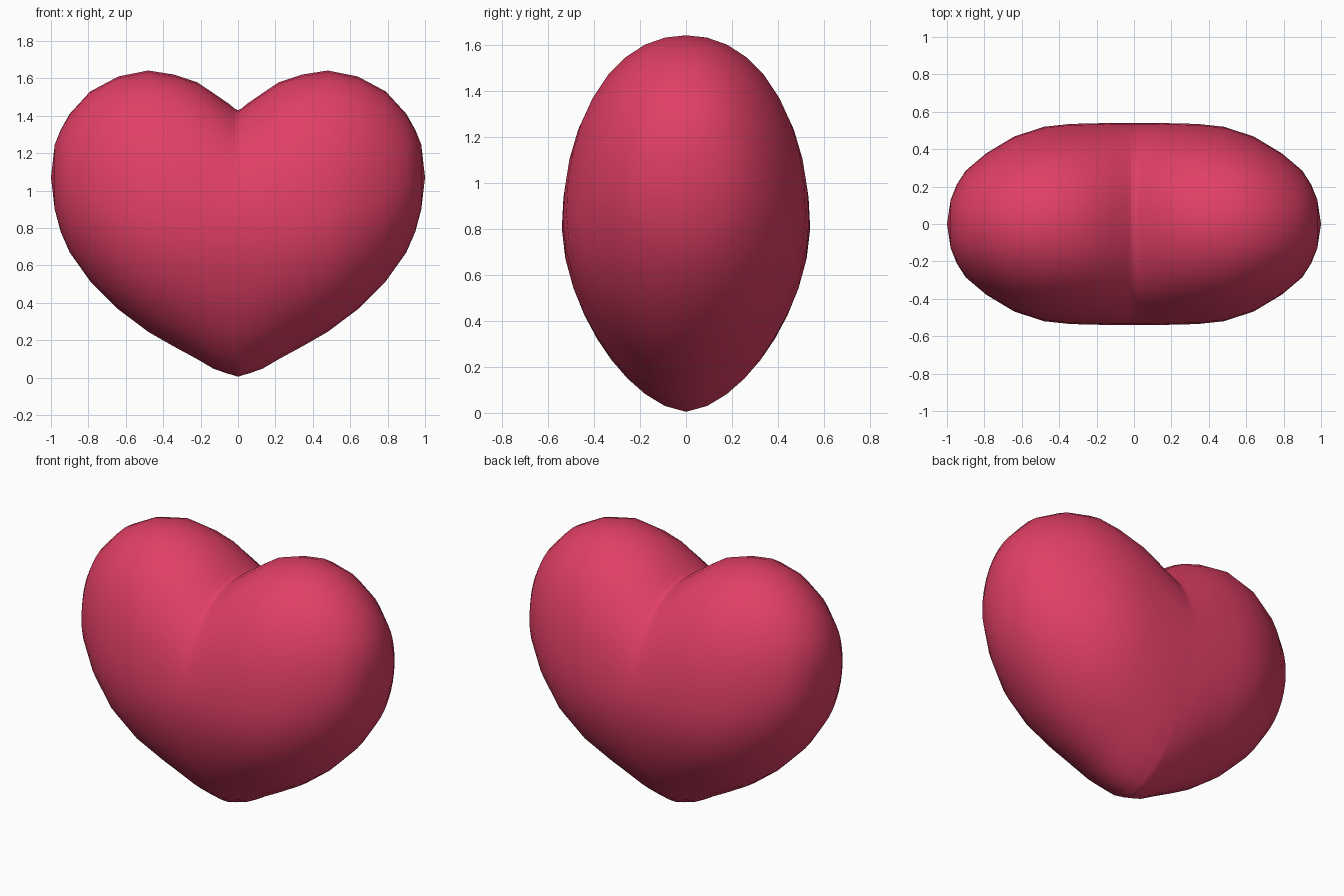
import bpy, bmesh
from math import sin, cos, pi

if "Cube" in bpy.data.objects:
    bpy.data.objects.remove(bpy.data.objects["Cube"])

# Cross-section stations from the middle to the side:
# x, bottom z, top z, half thickness in y
STATIONS = [
    (0.00, 0.005, 1.43, 0.54), (0.02, 0.012, 1.44, 0.54),
    (0.05, 0.02, 1.465, 0.54), (0.13, 0.047, 1.52, 0.54),
    (0.22, 0.10, 1.58, 0.538), (0.34, 0.165, 1.62, 0.535),
    (0.48, 0.245, 1.642, 0.52), (0.64, 0.365, 1.61, 0.468),
    (0.79, 0.515, 1.53, 0.378), (0.90, 0.67, 1.41, 0.285),
    (0.948, 0.78, 1.325, 0.21), (0.98, 0.90, 1.245, 0.13),
]
SEGMENTS = 36


def ring(bm, x, low, high, thick):
    """Egg-shaped section, tighter towards the bottom."""
    ax = abs(x)
    mid = min(max(0.80 + 0.27 * ax * ax, low), high)
    verts = []
    for i in range(SEGMENTS):
        a = 2 * pi * i / SEGMENTS
        c, s = cos(a), sin(a)
        p = 2.1 if s > 0 else 1.67 + 0.35 * min(1, ax / 0.7)
        k = (abs(c) ** p + abs(s) ** p) ** (-1 / p)
        height = (high - mid) if s > 0 else (mid - low)
        verts.append(bm.verts.new((x, thick * c * k, mid + height * s * k)))
    return verts


# Heart body, both halves
bm = bmesh.new()
rows = [(-x, l, h, t) for x, l, h, t in reversed(STATIONS[1:])] + STATIONS
rings = [ring(bm, *r) for r in rows]
for a, b in zip(rings, rings[1:]):
    for i in range(SEGMENTS):
        j = (i + 1) % SEGMENTS
        bm.faces.new((a[i], a[j], b[j], b[i]))

# Side caps
for side, end in ((-1, rings[0]), (1, rings[-1])):
    tip = bm.verts.new((side, 0, 1.07))
    for i in range(SEGMENTS):
        bm.faces.new((end[i], end[(i + 1) % SEGMENTS], tip))

bmesh.ops.recalc_face_normals(bm, faces=bm.faces)
mesh = bpy.data.meshes.new("heart")
bm.to_mesh(mesh)
bm.free()
mesh.shade_smooth()

heart = bpy.data.objects.new("heart", mesh)
bpy.context.collection.objects.link(heart)

# Red material
red = bpy.data.materials.new("red")
red.diffuse_color = (0.75, 0.05, 0.13, 1)
red.use_nodes = True
red.node_tree.nodes["Principled BSDF"].inputs["Base Color"].default_value = red.diffuse_color
mesh.materials.append(red)
